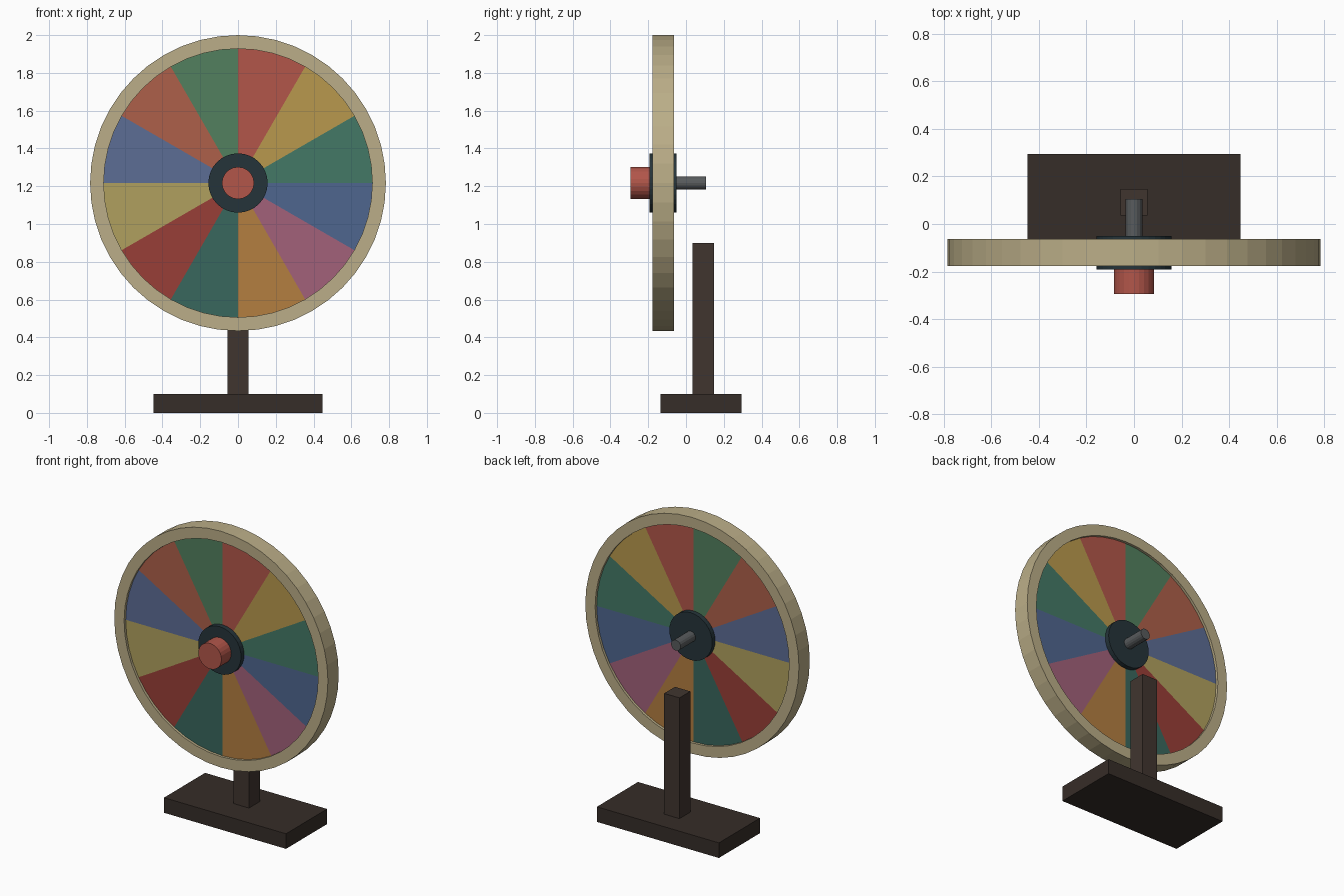
import bpy, bmesh, math
from mathutils import Matrix

if "Cube" in bpy.data.objects:
    bpy.data.objects.remove(bpy.data.objects["Cube"])

CZ = 1.217          # wheel centre height
SEGS = 48           # sides of the wheel
WEDGES = 12


def material(name, hexcol):
    rgb = [int(hexcol[i:i + 2], 16) / 255 for i in (0, 2, 4)]
    lin = [c / 12.92 if c < 0.04 else ((c + 0.055) / 1.055) ** 2.4 for c in rgb]
    m = bpy.data.materials.new(name)
    m.diffuse_color = (*lin, 1)
    m.use_nodes = True
    m.node_tree.nodes["Principled BSDF"].inputs["Base Color"].default_value = m.diffuse_color
    return m


def finish(name, bm, mat):
    bmesh.ops.recalc_face_normals(bm, faces=bm.faces)
    me = bpy.data.meshes.new(name)
    bm.to_mesh(me)
    bm.free()
    me.materials.append(mat)
    ob = bpy.data.objects.new(name, me)
    bpy.context.collection.objects.link(ob)
    return ob


def box(name, lo, hi, mat):
    bm = bmesh.new()
    size = [b - a for a, b in zip(lo, hi)]
    mid = [(a + b) / 2 for a, b in zip(lo, hi)]
    bmesh.ops.create_cube(bm, size=1, matrix=Matrix.Translation(mid) @ Matrix.Diagonal((*size, 1)))
    return finish(name, bm, mat)


def cylinder(name, r, y0, y1, sides, mat):
    bm = bmesh.new()
    mtx = Matrix.Translation((0, (y0 + y1) / 2, CZ)) @ Matrix.Rotation(math.pi / 2, 4, 'X')
    bmesh.ops.create_cone(bm, cap_ends=True, segments=sides, radius1=r, radius2=r,
                          depth=y1 - y0, matrix=mtx)
    return finish(name, bm, mat)


def polar(r, y, k):
    # k counts wheel sides clockwise from the top, seen from the front
    a = 2 * math.pi * k / SEGS
    return (r * math.sin(a), y, CZ + r * math.cos(a))


def rim(name, r_in, r_out, y0, y1, mat):
    bm = bmesh.new()
    section = [(r_out, y0), (r_out, y1), (r_in, y1), (r_in, y0)]
    rings = [[bm.verts.new(polar(r, y, k)) for r, y in section] for k in range(SEGS)]
    for k in range(SEGS):
        a, b = rings[k], rings[(k + 1) % SEGS]
        for j in range(4):
            n = (j + 1) % 4
            bm.faces.new((a[j], a[n], b[n], b[j]))
    return finish(name, bm, mat)


def wedge(name, i, r, y0, y1, mat):
    bm = bmesh.new()
    per = SEGS // WEDGES
    pts = lambda y: [(0, y, CZ)] + [polar(r, y, i * per + k) for k in range(per + 1)]
    front = [bm.verts.new(p) for p in pts(y0)]
    back = [bm.verts.new(p) for p in pts(y1)]
    bm.faces.new(front)
    bm.faces.new(back[::-1])
    for j in range(len(front)):
        n = (j + 1) % len(front)
        bm.faces.new((front[j], back[j], back[n], front[n]))
    return finish(name, bm, mat)


# Stand
wood = material("dark_wood", "40352f")
base_wood = material("base_wood", "362d28")
box("base", (-0.447, -0.136, 0), (0.447, 0.294, 0.1), base_wood)
box("post", (-0.056, 0.035, 0.1), (0.056, 0.148, 0.9), wood)

# Wheel rim and coloured sectors
rim("rim", 0.711, 0.783, -0.177, -0.064, material("cream", "bbae88"))
colours = ["b2564a", "b9994d", "447966", "4f668f", "a2617a", "b47e40",
           "39675d", "993e37", "b0a05e", "5c6d95", "ad604a", "52805e"]
for i, c in enumerate(colours):
    wedge(f"sector_{i + 1}", i, 0.711, -0.16, -0.081, material(f"sector_colour_{i + 1}", c))

# Hub, front cap and rear axle
cylinder("hub", 0.157, -0.192, -0.05, 32, material("hub_dark", "25343a"))
cylinder("cap", 0.085, -0.294, -0.18, 24, material("cap_red", "b2564a"))
cylinder("axle", 0.035, -0.1, 0.106, 16, material("axle_steel", "585b5d"))
